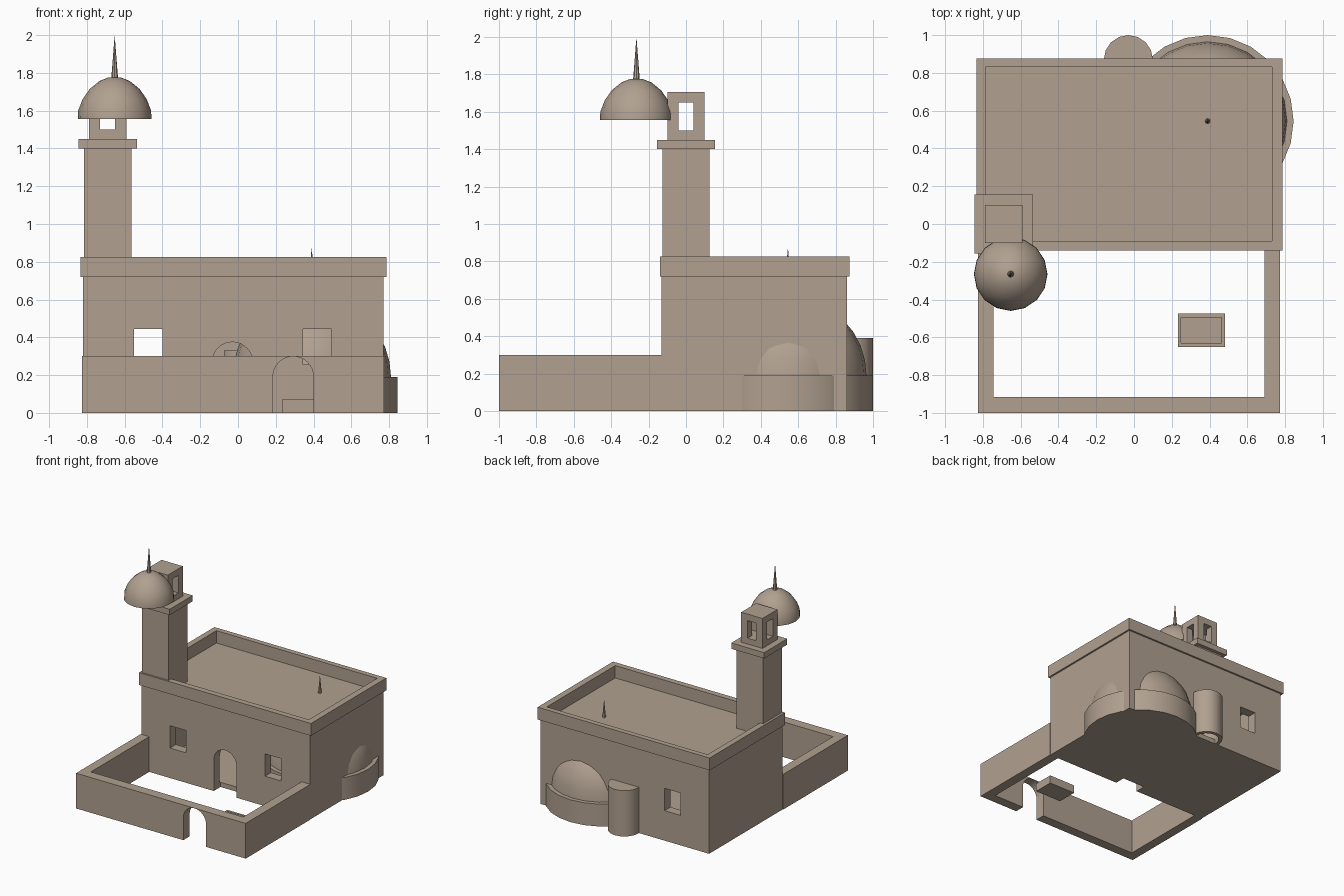
import bpy, bmesh, math
from mathutils import Matrix, Vector

cube = bpy.data.objects.get("Cube")
if cube:
    bpy.data.objects.remove(cube, do_unlink=True)

clay = bpy.data.materials.new("clay")
clay.use_nodes = True
color = (0.44, 0.355, 0.28, 1)
clay.diffuse_color = color
clay.node_tree.nodes["Principled BSDF"].inputs["Base Color"].default_value = color


def finish(name, bm, smooth=False):
    bmesh.ops.recalc_face_normals(bm, faces=bm.faces)
    mesh = bpy.data.meshes.new(name)
    bm.to_mesh(mesh)
    bm.free()
    ob = bpy.data.objects.new(name, mesh)
    bpy.context.collection.objects.link(ob)
    mesh.materials.append(clay)
    if smooth:
        activate(ob)
        bpy.ops.object.shade_smooth_by_angle(angle=math.radians(40))
    return ob


def activate(ob):
    bpy.ops.object.select_all(action='DESELECT')
    ob.select_set(True)
    bpy.context.view_layer.objects.active = ob


def box(name, x, y, z):
    bm = bmesh.new()
    size = [b - a for a, b in (x, y, z)]
    mid = [(a + b) / 2 for a, b in (x, y, z)]
    bmesh.ops.create_cube(bm, size=1, matrix=Matrix.Translation(mid) @ Matrix.Diagonal((*size, 1)))
    return finish(name, bm)


def lathe(name, x, y, profile, sides, smooth=True):
    """Closed solid of revolution from (radius, height) pairs."""
    bm = bmesh.new()
    rings = []
    for r, z in profile:
        if r == 0:
            rings.append([bm.verts.new((x, y, z))] * sides)
        else:
            rings.append([bm.verts.new((x + r * math.cos(a), y + r * math.sin(a), z))
                          for a in (2 * math.pi * i / sides for i in range(sides))])
    for low, high in zip(rings, rings[1:]):
        for i in range(sides):
            j = (i + 1) % sides
            quad = list(dict.fromkeys((low[i], low[j], high[j], high[i])))
            bm.faces.new(quad)
    for ring in (rings[0], rings[-1]):
        if ring[0] is not ring[1]:
            bm.faces.new(ring)
    return finish(name, bm, smooth)


def arch(name, x, radius, spring, bottom, y):
    """Round-headed opening running along y."""
    bm = bmesh.new()
    pts = [(x - radius, bottom), (x + radius, bottom)]
    pts += [(x + radius * math.cos(a), spring + radius * math.sin(a))
            for a in (math.pi * i / 16 for i in range(17))]
    face = bm.faces.new([bm.verts.new((px, y[0], pz)) for px, pz in pts])
    out = bmesh.ops.extrude_face_region(bm, geom=[face])
    moved = [v for v in out["geom"] if isinstance(v, bmesh.types.BMVert)]
    bmesh.ops.translate(bm, verts=moved, vec=Vector((0, y[1] - y[0], 0)))
    return finish(name, bm)


def cut(ob, *cutters):
    for cutter in cutters:
        activate(ob)
        mod = ob.modifiers.new("cut", 'BOOLEAN')
        mod.operation = 'DIFFERENCE'
        mod.solver = 'EXACT'
        mod.object = cutter
        bpy.ops.object.modifier_apply(modifier=mod.name)
        bpy.data.objects.remove(cutter, do_unlink=True)


# Hollow prayer hall with door, windows and niche opening
hall = box("hall", (-0.82, 0.77), (-0.13, 0.86), (0, 0.72))
cut(hall,
    box("room", (-0.74, 0.69), (-0.05, 0.78), (0.04, 0.67)),
    arch("door_cut", -0.03, 0.107, 0.268, -0.1, (-0.2, -0.04)),
    box("window_cut", (-0.55, -0.4), (-0.2, 0.95), (0.255, 0.445)),
    box("window_cut", (0.345, 0.495), (-0.2, 0), (0.255, 0.445)),
    lathe("niche_cut", -0.03, 0.87, [(0.1, 0.04), (0.1, 0.33)], 16))

# Parapet ring on the roof
parapet = box("parapet", (-0.835, 0.785), (-0.14, 0.875), (0.72, 0.825))
cut(parapet, box("parapet_cut", (-0.785, 0.73), (-0.09, 0.83), (0.6, 0.9)))

# Courtyard walls with arched gate
court = box("courtyard_wall", (-0.825, 0.773), (-1, -0.13), (0, 0.3))
cut(court,
    box("yard_cut", (-0.745, 0.69), (-0.915, 0), (-0.1, 0.4)),
    arch("gate_cut", 0.292, 0.107, 0.192, -0.1, (-1.1, -0.85)))

# Water basin
basin = box("basin", (0.232, 0.482), (-0.65, -0.475), (0, 0.07))
cut(basin, box("basin_cut", (0.25, 0.462), (-0.63, -0.495), (0.03, 0.1)))

# Rounded niche projecting from the back wall
niche = lathe("niche", -0.03, 0.87, [(0.13, 0), (0.13, 0.39)], 16)
cut(niche,
    box("niche_trim", (-0.3, 0.3), (0.6, 0.8), (-0.1, 0.6)),
    lathe("niche_hollow", -0.03, 0.87, [(0.1, -0.1), (0.1, 0.33)], 16))

# Large dome on a drum
lathe("drum", 0.39, 0.545, [(0.455, 0), (0.455, 0.19)], 24)
quarter = [math.pi / 2 * i / 8 for i in range(8)]
lathe("large_dome", 0.39, 0.545,
      [(0.42 * math.cos(a), 0.19 + 0.42 * math.sin(a)) for a in quarter] + [(0, 0.61)], 24)
lathe("large_dome_spike", 0.39, 0.545, [(0.025, 0.6), (0, 0.875)], 8)

# Tower: shaft, ledge and open lantern
tx = -0.69
for name, half, z in (("tower_shaft", 0.125, (0.68, 1.4)), ("tower_ledge", 0.155, (1.4, 1.45))):
    box(name, (tx - half, tx + half), (-half, half), z)
lantern = box("lantern", (tx - 0.1, tx + 0.1), (-0.1, 0.1), (1.45, 1.705))
cut(lantern,
    box("opening_cut", (tx - 0.3, tx + 0.3), (-0.04, 0.04), (1.5, 1.65)),
    box("opening_cut", (tx - 0.04, tx + 0.04), (-0.3, 0.3), (1.5, 1.65)))

# Small dome with its spike
lathe("small_dome", -0.653, -0.265,
      [(0.195, 1.555), (0.193, 1.6), (0.17, 1.66), (0.132, 1.715), (0.08, 1.757),
       (0.035, 1.775), (0, 1.778)], 16)
lathe("small_dome_spike", -0.653, -0.265, [(0.018, 1.77), (0, 2)], 8)
